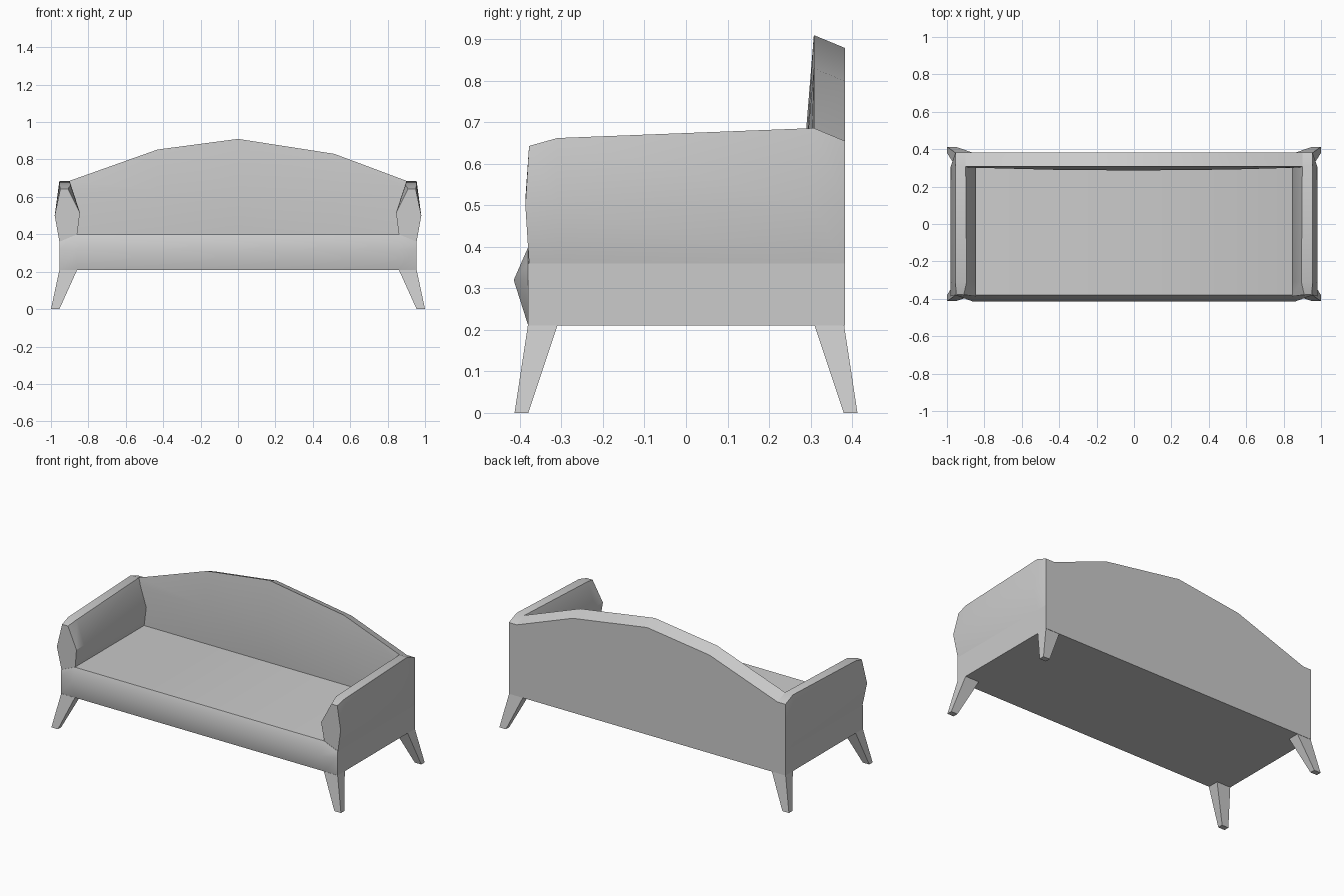
import bpy, bmesh

if "Cube" in bpy.data.objects:
    bpy.data.objects.remove(bpy.data.objects["Cube"])


def loft(name, sections, closed=True, mirror=None):
    """Skin a list of equal-length point rings, capping both ends."""
    bm = bmesh.new()
    rings = [[bm.verts.new(p) for p in s] for s in sections]
    n = len(rings[0])
    for a, b in zip(rings, rings[1:]):
        for i in range(n if closed else n - 1):
            j = (i + 1) % n
            bm.faces.new((a[i], a[j], b[j], b[i]))
    bm.faces.new(rings[0])
    bm.faces.new(rings[-1][::-1])
    bmesh.ops.recalc_face_normals(bm, faces=bm.faces)
    me = bpy.data.meshes.new(name)
    bm.to_mesh(me)
    bm.free()
    ob = bpy.data.objects.new(name, me)
    bpy.context.collection.objects.link(ob)
    bpy.ops.object.select_all(action='DESELECT')
    ob.select_set(True)
    bpy.context.view_layer.objects.active = ob
    bpy.ops.object.shade_smooth_by_angle()
    if mirror:
        mod = ob.modifiers.new("Mirror", 'MIRROR')
        mod.use_axis = mirror
        mod.use_mirror_merge = False
    return ob


# Seat base: profile with a rounded front that flattens at the corners
def seat_section(x, bulge, top):
    return [(x, 0.383, 0.21), (x, -0.38, 0.21), (x, -0.38 - bulge, 0.32),
            (x, -0.38, top), (x, 0.383, top)]


loft("seat", [seat_section(-0.955, 0, 0.36), seat_section(-0.86, 0.035, 0.40),
              seat_section(0.86, 0.035, 0.40), seat_section(0.955, 0, 0.36)])


# Arms: swollen cross-section running front to back
def arm_section(y, top, inner, outer, side, swell=0.0):
    return [(0.86, y, 0.40), (0.845, y - swell, 0.515), (inner, y, top),
            (outer, y, top), (side, y - swell, 0.50), (0.955, y, 0.36)]


loft("arm", [arm_section(-0.378, 0.643, 0.91, 0.95, 0.98, 0.009),
             arm_section(-0.31, 0.662, 0.895, 0.955, 0.98),
             arm_section(0.308, 0.686, 0.90, 0.955, 0.98),
             arm_section(0.383, 0.655, 0.90, 0.955, 0.955)],
     closed=False, mirror=(True, False, False))


# Backrest: arched top, bevelled towards the rear, slightly padded front
def back_section(x, z, pad):
    return [(x, 0.383, 0.40), (x, 0.383, z - 0.031), (x, 0.308, z),
            (x, 0.308 - pad, 0.64), (x, 0.302, 0.40)]


loft("backrest", [back_section(x, z, p) for x, z, p in (
    (-0.90, 0.686, 0.006), (-0.43, 0.853, 0.018), (0.0, 0.91, 0.022),
    (0.515, 0.83, 0.017), (0.90, 0.686, 0.006))])


# Legs: tapered and splayed outwards
def leg_section(x0, x1, y0, y1, z):
    return [(x0, y0, z), (x1, y0, z), (x1, y1, z), (x0, y1, z)]


loft("leg", [leg_section(0.86, 0.955, 0.31, 0.381, 0.21),
             leg_section(0.955, 1.0, 0.38, 0.413, 0.0)],
     mirror=(True, True, False))
